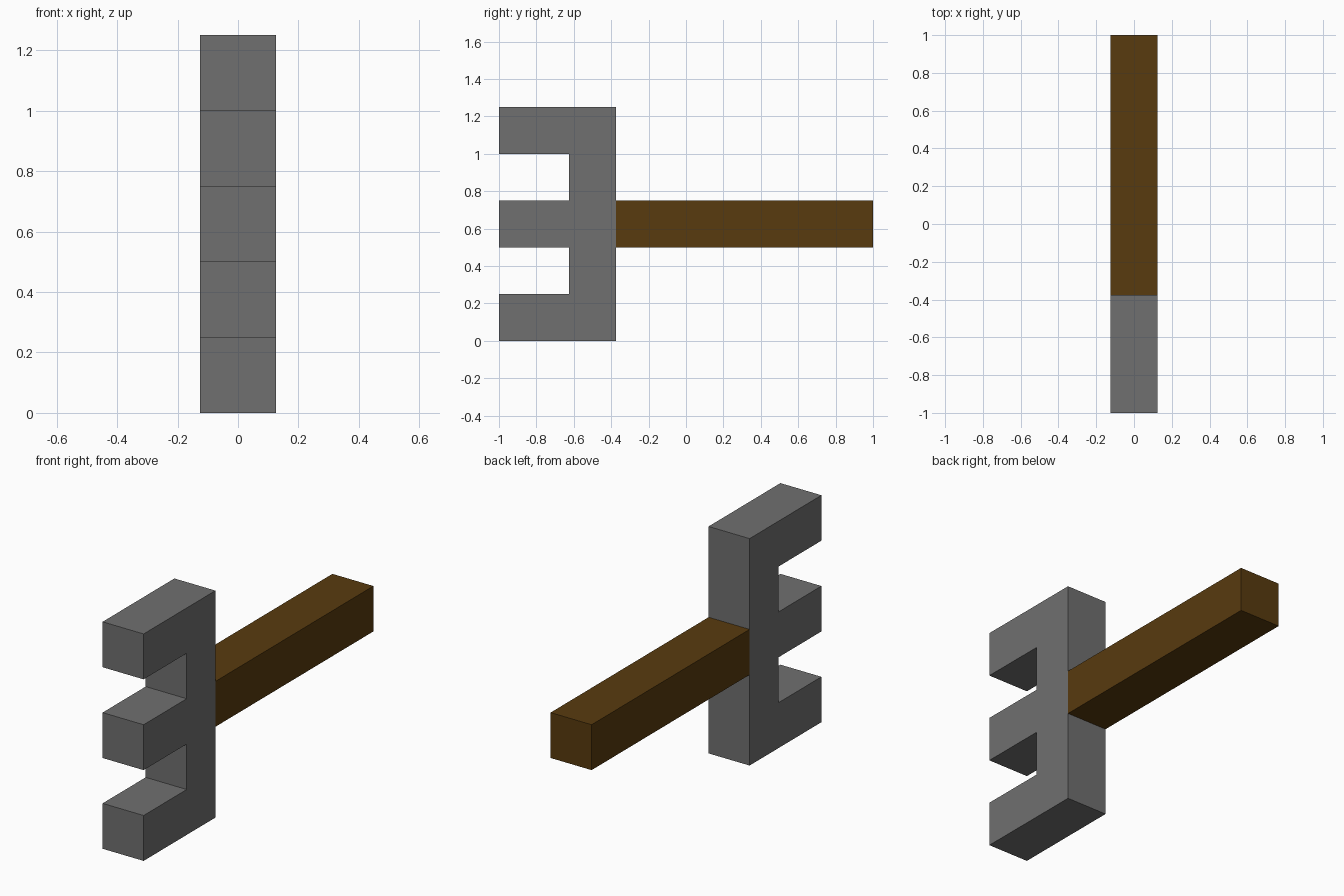
import bpy
import bmesh

if "Cube" in bpy.data.objects:
    bpy.data.objects.remove(bpy.data.objects["Cube"])


def material(name, rgb):
    m = bpy.data.materials.new(name)
    m.diffuse_color = (*rgb, 1.0)
    m.use_nodes = True
    m.node_tree.nodes["Principled BSDF"].inputs["Base Color"].default_value = m.diffuse_color
    return m


def extrude_profile(name, profile, half_width, mat):
    """Solid made from a (y, z) outline, extruded symmetrically along x."""
    bm = bmesh.new()
    face = bm.faces.new([bm.verts.new((-half_width, y, z)) for y, z in profile])
    result = bmesh.ops.extrude_face_region(bm, geom=[face])
    moved = [g for g in result["geom"] if isinstance(g, bmesh.types.BMVert)]
    bmesh.ops.translate(bm, verts=moved, vec=(2 * half_width, 0, 0))
    bmesh.ops.recalc_face_normals(bm, faces=bm.faces)
    mesh = bpy.data.meshes.new(name)
    bm.to_mesh(mesh)
    bm.free()
    mesh.materials.append(mat)
    obj = bpy.data.objects.new(name, mesh)
    bpy.context.collection.objects.link(obj)
    return obj


grey = material("grey metal", (0.16, 0.16, 0.16))
brown = material("brown wood", (0.098, 0.043, 0.0045))

UNIT = 0.25
TIP, ROOT, BACK, END = -1.0, -0.625, -0.375, 1.0

# Fork head: back bar with three prongs, traced as one outline
outline = [(BACK, 5 * UNIT), (BACK, 0)]
for i in range(3):
    low, high = 2 * i * UNIT, (2 * i + 1) * UNIT
    if i > 0:
        outline.append((ROOT, low))
    outline += [(TIP, low), (TIP, high)]
    if i < 2:
        outline.append((ROOT, high))
extrude_profile("fork_head", outline, UNIT / 2, grey)

# Handle: square bar behind the middle prong
extrude_profile("handle", [(BACK, 2 * UNIT), (END, 2 * UNIT),
                           (END, 3 * UNIT), (BACK, 3 * UNIT)], UNIT / 2, brown)
